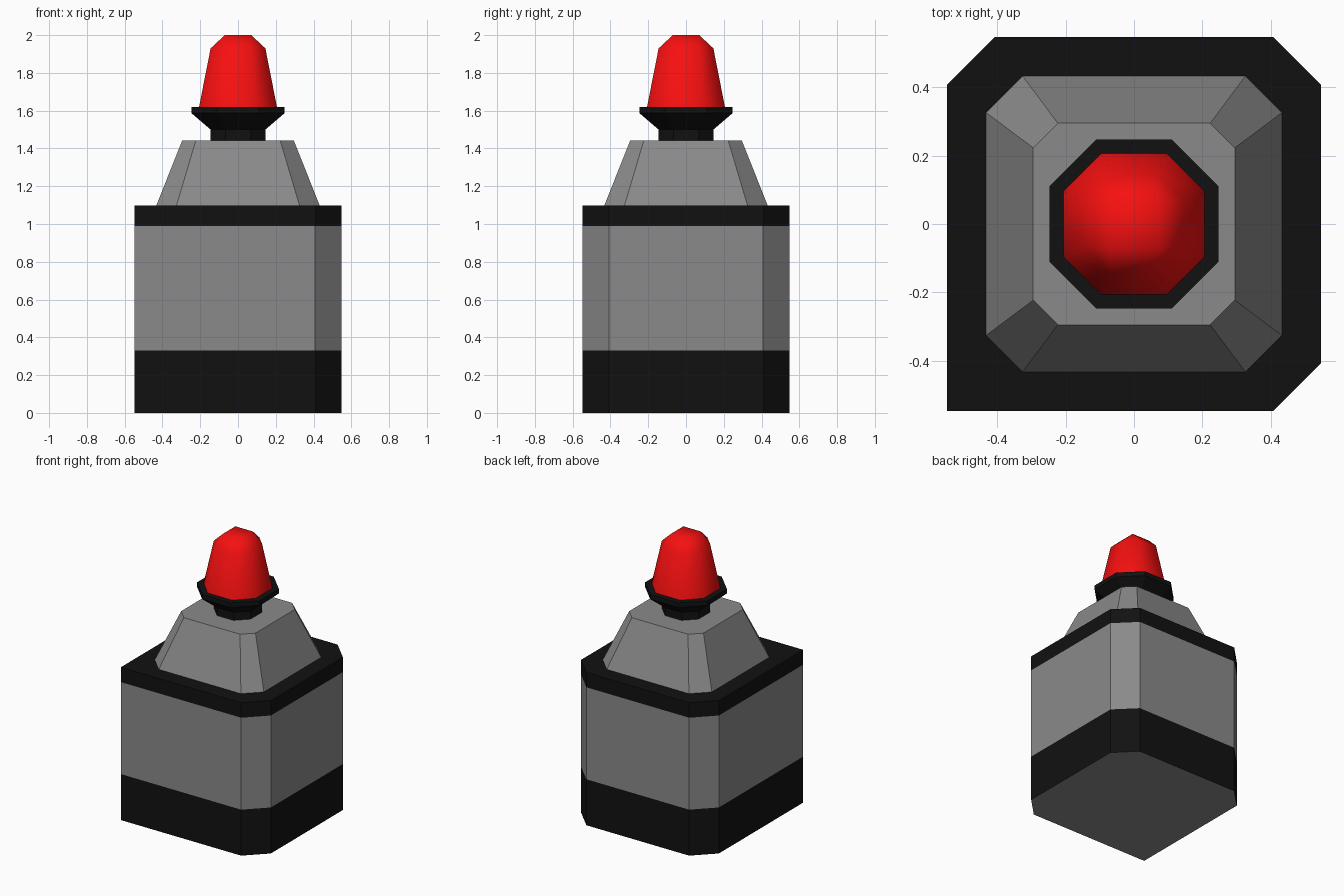
import bpy
import bmesh

if "Cube" in bpy.data.objects:
    bpy.data.objects.remove(bpy.data.objects["Cube"])


def material(name, rgb):
    m = bpy.data.materials.new(name)
    m.diffuse_color = (*rgb, 1)
    m.use_nodes = True
    m.node_tree.nodes["Principled BSDF"].inputs["Base Color"].default_value = m.diffuse_color
    return m


def outline(half, flat, square_front_left=False):
    """Square of half-width `half` with corners cut where the flats end."""
    pts = []
    for sx, sy in ((1, -1), (1, 1), (-1, 1), (-1, -1)):
        if square_front_left and (sx, sy) == (-1, -1):
            pts.append((-half, -half))
            continue
        corner = [(sx * flat, sy * half), (sx * half, sy * flat)]
        pts += corner if sx * sy < 0 else corner[::-1]
    return pts


def loft(name, rings, mat, bottom=False, top=False, square=False, smooth=False):
    """Skin a stack of (z, half, flat) outlines."""
    bm = bmesh.new()
    loops = [[bm.verts.new((x, y, z)) for x, y in outline(h, f, square)]
             for z, h, f in rings]
    for a, b in zip(loops, loops[1:]):
        n = len(a)
        for i in range(n):
            j = (i + 1) % n
            bm.faces.new((a[i], a[j], b[j], b[i]))
    if bottom:
        bm.faces.new(loops[0][::-1])
    if top:
        bm.faces.new(loops[-1])
    # Merges doubled corners where an outline is a plain square
    bmesh.ops.remove_doubles(bm, verts=bm.verts, dist=0.0001)
    for f in bm.faces:
        f.smooth = smooth
    me = bpy.data.meshes.new(name)
    bm.to_mesh(me)
    bm.free()
    me.materials.append(mat)
    ob = bpy.data.objects.new(name, me)
    bpy.context.collection.objects.link(ob)
    return ob


black = material("black", (0.0058, 0.0058, 0.0058))
grey = material("grey", (0.255, 0.255, 0.255))
red = material("red", (0.93, 0.005, 0.005))

# Box body: three corners chamfered, front-left corner left square
B = (0.547, 0.408)
loft("base_plate", [(0, *B)], grey, bottom=True, square=True)
loft("base_band", [(0, *B), (0.33, *B)], black, square=True)
loft("body_panel", [(0.33, *B), (0.99, *B)], grey, square=True)
loft("top_band", [(0.99, *B), (1.097, *B)], black, top=True, square=True)

# Tapered housing on top
loft("tapered_housing", [(1.097, 0.433, 0.326), (1.443, 0.295, 0.223)], grey, top=True)

# Neck flaring into the lamp collar
loft("lamp_collar", [(1.443, 0.145, 0.065), (1.5, 0.145, 0.065),
                     (1.587, 0.247, 0.111), (1.62, 0.247, 0.111)], black, top=True)

# Smooth red lamp, octagonal below and square at the tip
loft("lamp", [(1.62, 0.206, 0.096), (1.93, 0.145, 0.067), (2.0, 0.07, 0.07)],
     red, top=True, smooth=True)
